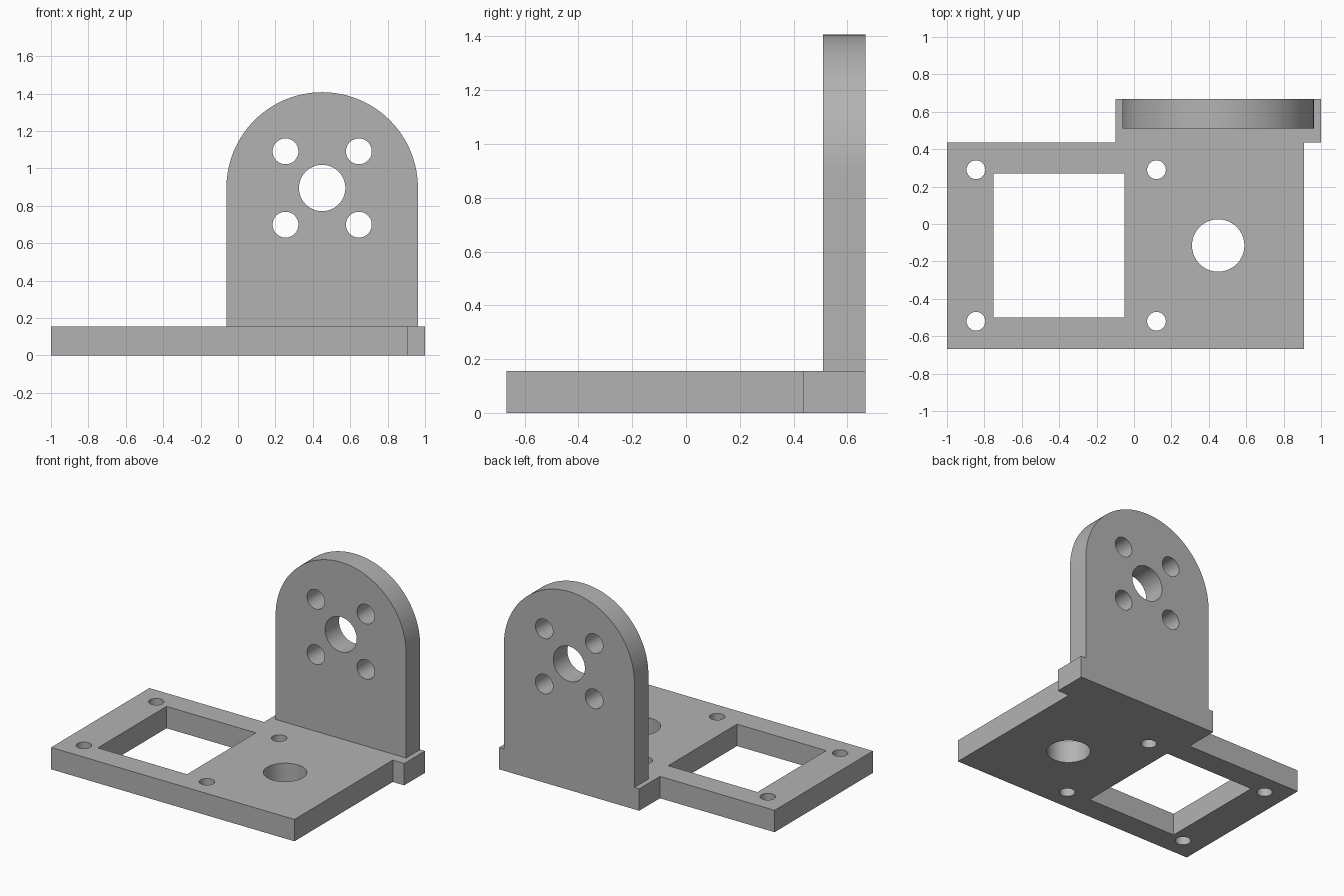
import bpy
import bmesh
from math import sin, cos, pi, radians
from mathutils import Matrix

cube = bpy.data.objects.get("Cube")
if cube:
    bpy.data.objects.remove(cube, do_unlink=True)

THICK = 0.155
AXIS_X, AXIS_Z, ARCH_R = 0.45, 0.895, 0.512
BACK, UPRIGHT_FRONT = 0.667, 0.51

grey = bpy.data.materials.new("plain grey")
grey.use_nodes = True
colour = (0.45, 0.45, 0.45, 1)
grey.diffuse_color = colour
grey.node_tree.nodes["Principled BSDF"].inputs["Base Color"].default_value = colour


def arc(x, y, r, end=2 * pi, steps=64):
    return [(x + r * cos(end * i / steps), y + r * sin(end * i / steps))
            for i in range(steps + 1)]


def circle(x, y, r):
    return arc(x, y, r)[:-1]


def rect(x0, y0, x1, y1):
    return [(x0, y0), (x1, y0), (x1, y1), (x0, y1)]


def plate(name, loops, depth, matrix=Matrix()):
    """Fill an outline with holes, then extrude it along local z."""
    bm = bmesh.new()
    edges = []
    for loop in loops:
        vs = [bm.verts.new((x, y, 0)) for x, y in loop]
        edges += [bm.edges.new((a, b)) for a, b in zip(vs, vs[1:] + vs[:1])]
    bmesh.ops.triangle_fill(bm, edges=edges, use_beauty=True)
    out = bmesh.ops.extrude_face_region(bm, geom=bm.faces[:], use_keep_orig=True)
    top = [g for g in out["geom"] if isinstance(g, bmesh.types.BMVert)]
    bmesh.ops.translate(bm, verts=top, vec=(0, 0, depth))
    bmesh.ops.transform(bm, matrix=matrix, verts=bm.verts)
    bmesh.ops.recalc_face_normals(bm, faces=bm.faces)
    mesh = bpy.data.meshes.new(name)
    bm.to_mesh(mesh)
    bm.free()
    mesh.materials.append(grey)
    obj = bpy.data.objects.new(name, mesh)
    bpy.context.collection.objects.link(obj)
    bpy.ops.object.select_all(action="DESELECT")
    obj.select_set(True)
    bpy.context.view_layer.objects.active = obj
    bpy.ops.object.shade_smooth_by_angle(angle=radians(30))
    return obj


# Base with a wider rear foot, square window, mounting holes and a bore
base_outline = [(-1, -BACK), (0.91, -BACK), (0.91, 0.435), (1, 0.435),
                (1, BACK), (-0.1, BACK), (-0.1, 0.435), (-1, 0.435)]
base_holes = [circle(x, y, 0.05) for x in (-0.845, 0.12) for y in (-0.52, 0.29)]
plate("base_plate", [base_outline, rect(-0.75, -0.5, -0.05, 0.27),
                     circle(AXIS_X, -0.115, 0.14)] + base_holes, THICK)

# Arched upright with a central bore and four screw holes
arch = arc(AXIS_X, AXIS_Z, ARCH_R, pi) + [(AXIS_X - ARCH_R, THICK), (AXIS_X + ARCH_R, THICK)]
screws = [circle(AXIS_X + i * 0.196, AXIS_Z + j * 0.196, 0.069)
          for i in (-1, 1) for j in (-1, 1)]
stand = Matrix.Translation((0, BACK, 0)) @ Matrix.Rotation(pi / 2, 4, "X")
plate("upright_plate", [arch, circle(AXIS_X, AXIS_Z, 0.124)] + screws,
      BACK - UPRIGHT_FRONT, stand)
